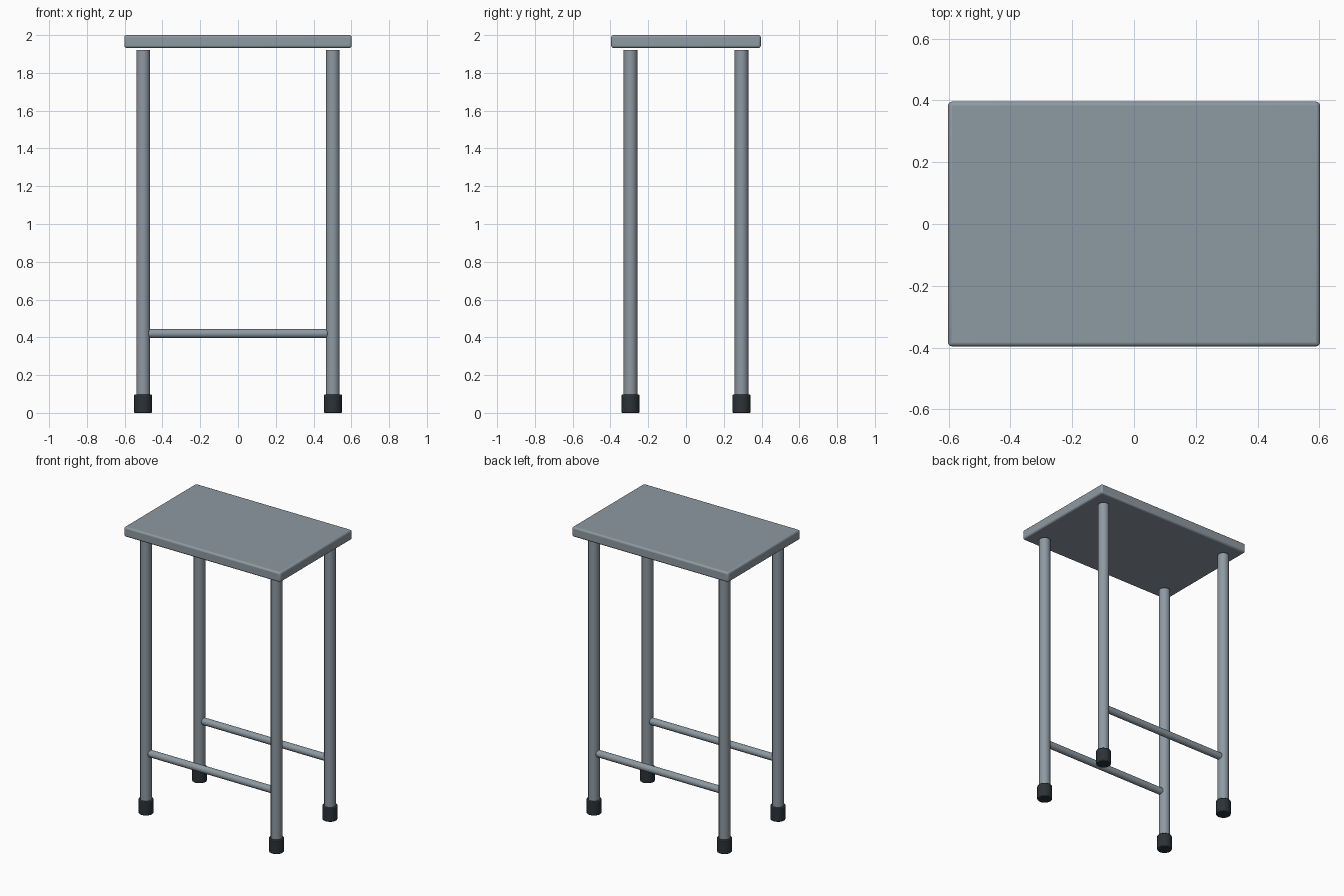
import bpy, math

if "Cube" in bpy.data.objects:
    bpy.data.objects.remove(bpy.data.objects["Cube"])


def material(name, rgb):
    m = bpy.data.materials.new(name)
    m.diffuse_color = (*rgb, 1)
    m.use_nodes = True
    m.node_tree.nodes["Principled BSDF"].inputs["Base Color"].default_value = m.diffuse_color
    return m


steel = material("grey steel", (0.27, 0.32, 0.36))
rubber = material("dark rubber", (0.025, 0.032, 0.038))


def finish(obj, name, mat, bevel, segments):
    obj.name = name
    obj.data.materials.append(mat)
    mod = obj.modifiers.new("soft edges", 'BEVEL')
    mod.width = bevel
    mod.segments = segments
    mod.limit_method = 'ANGLE'
    mod.angle_limit = math.radians(50)
    bpy.ops.object.shade_smooth_by_angle(angle=math.radians(40))
    return obj


def rod(name, radius, length, center, mat, bevel, rot=(0, 0, 0)):
    bpy.ops.mesh.primitive_cylinder_add(vertices=24, radius=radius, depth=length,
                                        location=center, rotation=rot)
    return finish(bpy.context.object, name, mat, bevel, 2)


# Flat top slab with softened edges
bpy.ops.mesh.primitive_cube_add(size=1, location=(0, 0, 1.966))
top = bpy.context.object
top.scale = (1.204, 0.792, 0.068)
bpy.ops.object.transform_apply(location=False, rotation=False, scale=True)
finish(top, "table_top", steel, 0.012, 3)

LEG_X, LEG_Y = 0.502, 0.294
for sy, depth in ((-1, "front"), (1, "back")):
    for sx, side in ((-1, "left"), (1, "right")):
        # Tubular leg, stopping just below the slab
        rod(f"{depth}_{side}_leg", 0.0365, 1.885, (sx * LEG_X, sy * LEG_Y, 0.9795), steel, 0.003)
        # Rubber foot cap
        rod(f"{depth}_{side}_foot", 0.048, 0.097, (sx * LEG_X, sy * LEG_Y, 0.0485), rubber, 0.005)
    # Lengthwise stretcher bar
    rod(f"{depth}_stretcher", 0.024, 0.95, (0, sy * LEG_Y, 0.42), steel, 0.006,
        (0, math.pi / 2, 0))
